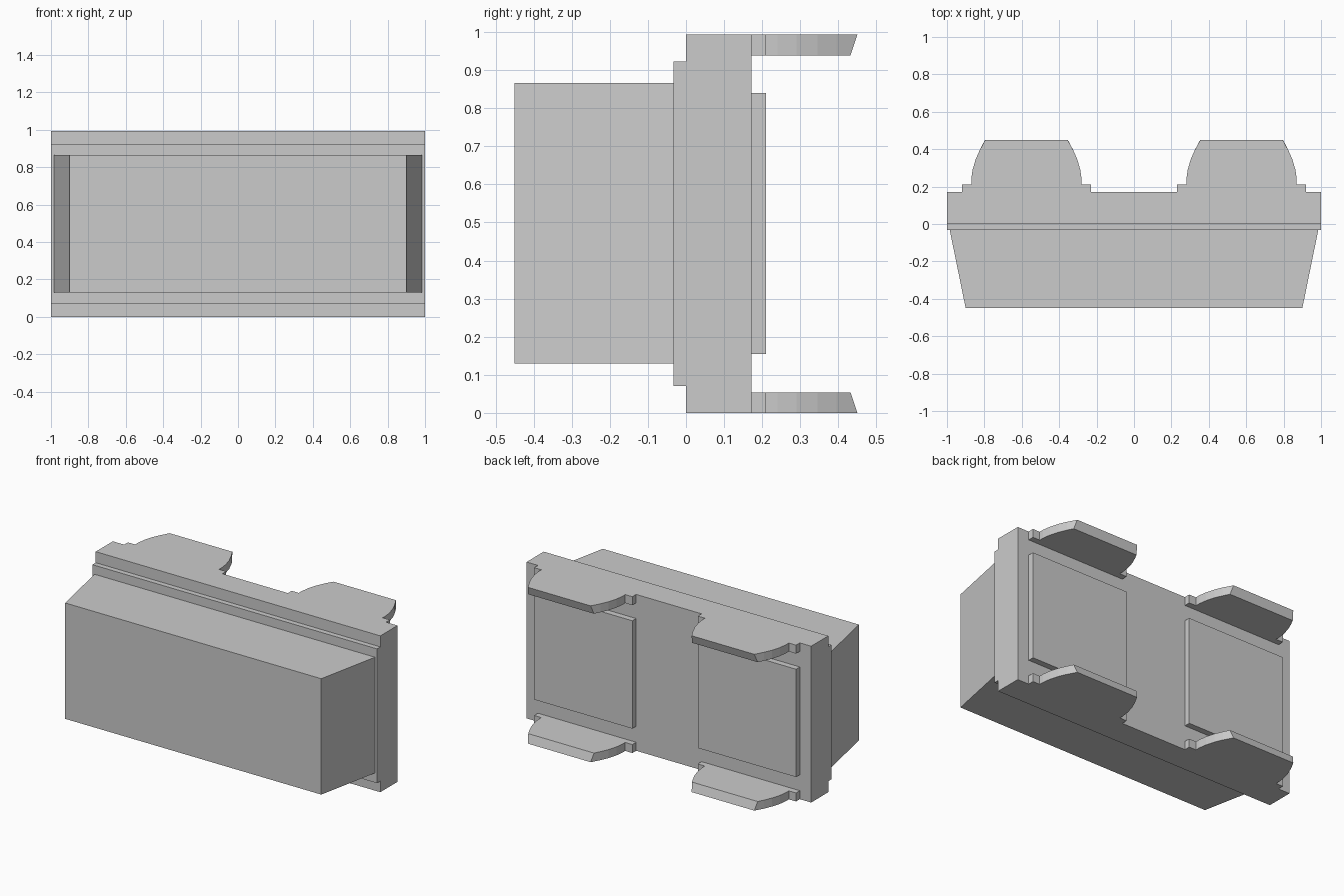
import bpy, bmesh

if "Cube" in bpy.data.objects:
    bpy.data.objects.remove(bpy.data.objects["Cube"])


def loft(name, lower, upper, z0, z1):
    """Solid between two matching xy outlines at heights z0 and z1."""
    bm = bmesh.new()
    a = [bm.verts.new((x, y, z0)) for x, y in lower]
    b = [bm.verts.new((x, y, z1)) for x, y in upper]
    bm.faces.new(a)
    bm.faces.new(b)
    n = len(a)
    for i in range(n):
        j = (i + 1) % n
        bm.faces.new((a[i], a[j], b[j], b[i]))
    bmesh.ops.recalc_face_normals(bm, faces=bm.faces[:])
    mesh = bpy.data.meshes.new(name)
    bm.to_mesh(mesh)
    bm.free()
    obj = bpy.data.objects.new(name, mesh)
    bpy.context.collection.objects.link(obj)
    return obj


def box(name, x0, x1, y0, y1, z0, z1):
    outline = [(x0, y0), (x1, y0), (x1, y1), (x0, y1)]
    return loft(name, outline, outline, z0, z1)


H = 0.993    # overall height
T = 0.054    # tab thickness
CX = 0.575   # tab centre in x

# Tapered front housing
housing = [(-0.9, -0.45), (0.9, -0.45), (0.985, -0.033), (-0.985, -0.033)]
loft("front_housing", housing, housing, 0.13, 0.866)

# Stepped collar and main back plate
box("collar", -1, 1, -0.033, 0, 0.07, 0.923)
box("main_plate", -1, 1, 0, 0.172, 0, H)


def tab_outline(side, end):
    # half profile: base step, curved flank, end corner
    half = [(0.345, 0.172), (0.345, 0.21), (0.295, 0.21), (0.295, 0.24),
            (0.288, 0.29), (0.272, 0.345), (0.25, 0.395), end]
    pts = [(CX + x, y) for x, y in half] + [(CX - x, y) for x, y in reversed(half)]
    return [(side * x, y) for x, y in pts]


for side, label in ((-1, "left"), (1, "right")):
    # Raised pad on the back face
    x0, x1 = sorted((side * 0.23, side * 0.92))
    box(label + "_pad", x0, x1, 0.172, 0.21, 0.155, 0.84)
    # Rounded tabs with bevelled ends, longest on the outer face
    outer = tab_outline(side, (0.22, 0.45))
    inner = tab_outline(side, (0.231, 0.432))
    loft(label + "_lower_tab", outer, inner, 0, T)
    loft(label + "_upper_tab", inner, outer, H - T, H)
